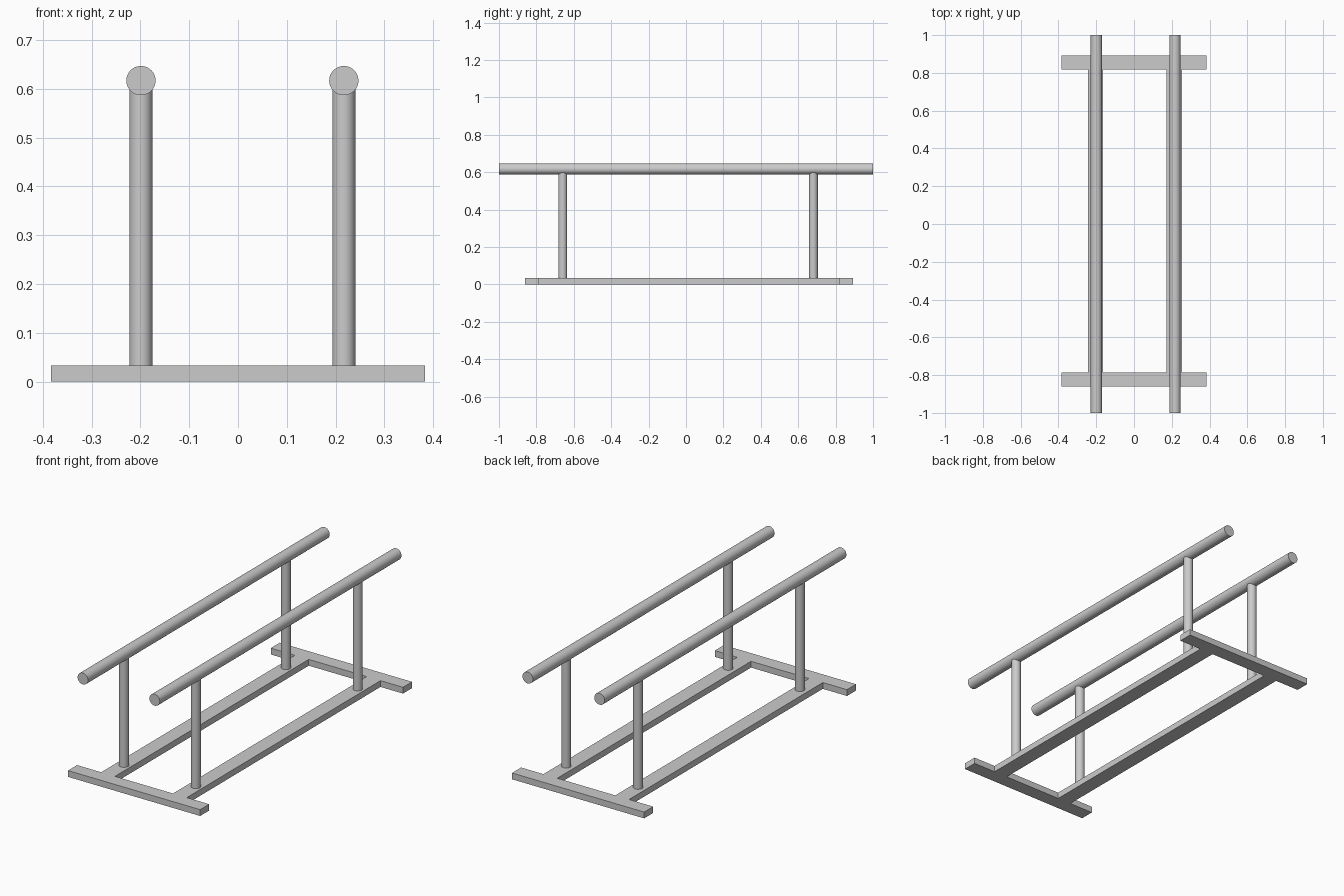
import bpy, math

if "Cube" in bpy.data.objects:
    bpy.data.objects.remove(bpy.data.objects["Cube"])

BASE_H = 0.033
RAIL_Z, RAIL_R = 0.617, 0.03
POST_R = 0.0235


def box(name, x0, x1, y0, y1, z0, z1):
    bpy.ops.mesh.primitive_cube_add(size=1, location=((x0 + x1) / 2, (y0 + y1) / 2, (z0 + z1) / 2))
    ob = bpy.context.object
    ob.name = name
    ob.scale = (x1 - x0, y1 - y0, z1 - z0)
    bpy.ops.object.transform_apply(location=False, rotation=False, scale=True)
    return ob


def rod(name, loc, radius, length, rot=(0, 0, 0)):
    bpy.ops.mesh.primitive_cylinder_add(vertices=48, radius=radius, depth=length, location=loc, rotation=rot)
    ob = bpy.context.object
    ob.name = name
    bpy.ops.object.shade_smooth_by_angle(angle=math.radians(30))
    return ob


# Crosswise feet
front_in, back_in = -0.785, 0.818
box("front_foot", -0.383, 0.383, -0.86, front_in, 0, BASE_H)
box("back_foot", -0.383, 0.383, back_in, 0.893, 0, BASE_H)

# Each side: floor runner, two posts and a hand rail
for side, x, runner_x in (("left", -0.199, -0.203), ("right", 0.217, 0.213)):
    box(f"{side}_runner", runner_x - 0.04, runner_x + 0.04, front_in, back_in, 0, BASE_H)
    rod(f"{side}_rail", (x, 0, RAIL_Z), RAIL_R, 2.0, (math.pi / 2, 0, 0))
    top = RAIL_Z - 0.01
    for end, y in (("front", -0.659), ("back", 0.681)):
        rod(f"{side}_{end}_post", (x, y, (BASE_H + top) / 2), POST_R, top - BASE_H)
